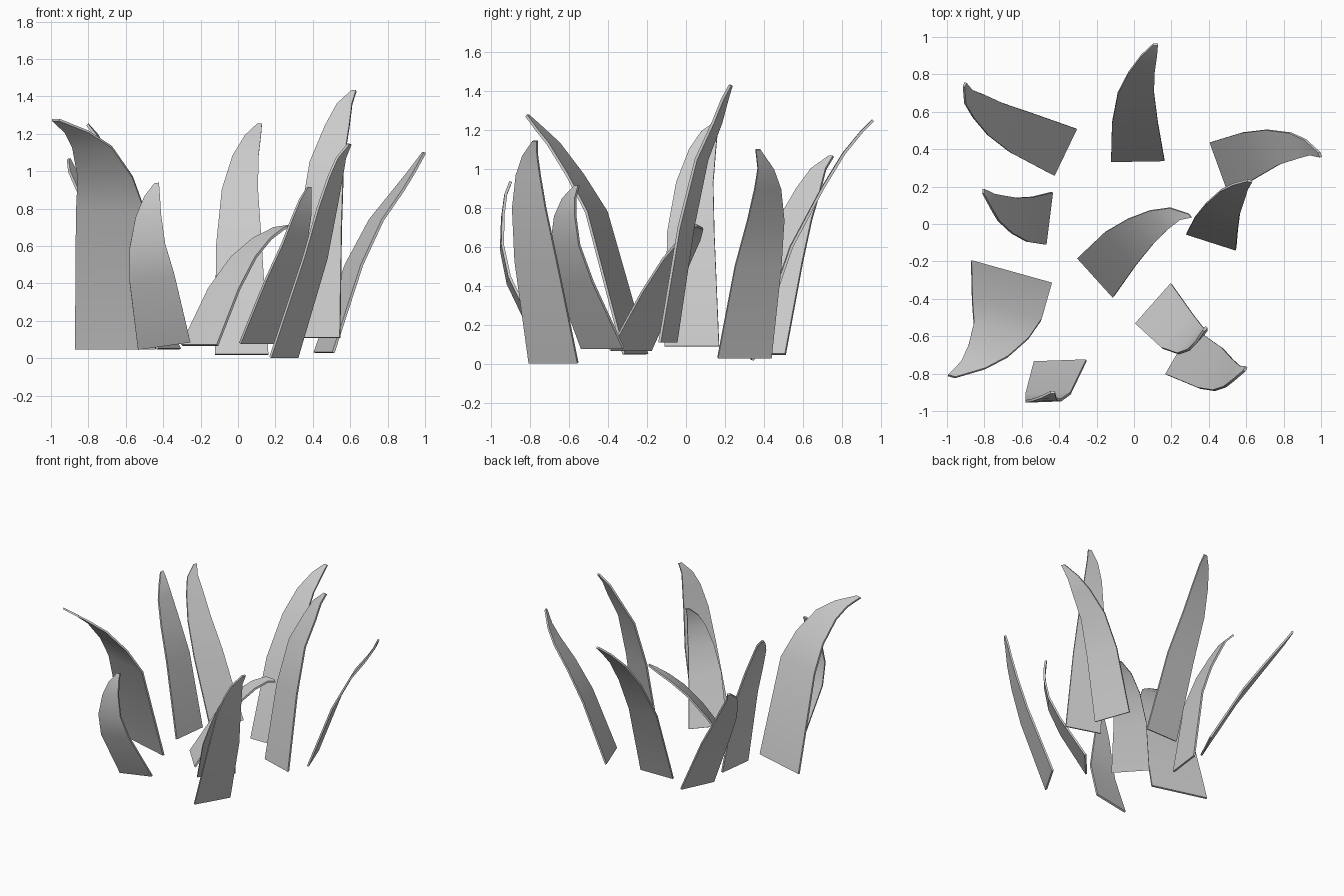
import bpy
from mathutils import Vector

# width of the blade at each station from root to tip, relative to the root
TAPER = (1, 0.86, 0.68, 0.49, 0.3, 0.09)


def blade(number, across, spine):
    """Sickle-shaped leaf: a strip swept along a spine, 'across' is the root edge."""
    across = Vector(across)
    verts, faces = [], []
    for point, width in zip(spine, TAPER):
        half = across * width / 2
        verts += [Vector(point) - half, Vector(point) + half]
    for i in range(len(spine) - 1):
        a = 2 * i
        faces.append((a, a + 1, a + 3, a + 2))
    mesh = bpy.data.meshes.new("grass_blade")
    mesh.from_pydata(verts, [], faces)
    obj = bpy.data.objects.new(f"grass_blade_{number}", mesh)
    bpy.context.collection.objects.link(obj)
    solid = obj.modifiers.new("thickness", 'SOLIDIFY')
    solid.thickness = 0.014
    solid.offset = 0
    bpy.ops.object.select_all(action='DESELECT')
    obj.select_set(True)
    bpy.context.view_layer.objects.active = obj
    bpy.ops.object.modifier_apply(modifier=solid.name)
    bpy.ops.object.shade_smooth_by_angle()


# back row
blade(1, (0.12, 0.25, 0), [(-0.37, 0.385, 0.05), (-0.61, 0.49, 0.52), (-0.74, 0.56, 0.74),
                           (-0.83, 0.63, 0.9), (-0.885, 0.68, 1.0), (-0.905, 0.745, 1.065)])
blade(2, (0.285, 0.005, 0), [(0.02, 0.34, 0.02), (0.005, 0.54, 0.6), (0.01, 0.7, 0.9),
                             (0.04, 0.81, 1.08), (0.08, 0.9, 1.19), (0.115, 0.96, 1.25)])
blade(3, (0.1, -0.275, 0), [(0.46, 0.3, 0.03), (0.62, 0.37, 0.5), (0.74, 0.41, 0.74),
                            (0.86, 0.42, 0.9), (0.93, 0.41, 1.0), (0.995, 0.37, 1.1)])
# middle
blade(4, (0.265, -0.085, 0), [(0.413, -0.093, 0.11), (0.44, 0.0, 0.7), (0.475, 0.08, 1.05),
                              (0.53, 0.16, 1.24), (0.57, 0.2, 1.36), (0.62, 0.23, 1.43)])
blade(5, (0.19, -0.21, 0), [(-0.205, -0.285, 0.07), (-0.075, -0.135, 0.37), (0.03, -0.045, 0.54),
                            (0.13, 0.02, 0.64), (0.22, 0.055, 0.695), (0.3, 0.045, 0.71)])
blade(6, (0.035, 0.28, 0), [(-0.457, 0.03, 0.09), (-0.555, 0.025, 0.68), (-0.64, 0.045, 0.93),
                            (-0.715, 0.085, 1.1), (-0.755, 0.12, 1.19), (-0.805, 0.175, 1.25)])
# front row
blade(7, (0.43, -0.12, 0), [(-0.655, -0.26, 0.05), (-0.68, -0.46, 0.78), (-0.71, -0.57, 0.97),
                            (-0.78, -0.68, 1.13), (-0.86, -0.755, 1.21), (-0.975, -0.815, 1.275)])
blade(8, (0.28, 0.01, 0.04), [(-0.395, -0.735, 0.068), (-0.46, -0.91, 0.43), (-0.485, -0.945, 0.6),
                              (-0.48, -0.94, 0.76), (-0.46, -0.925, 0.87), (-0.435, -0.9, 0.935)])
blade(9, (0.145, 0.25, 0), [(0.245, -0.68, 0.005), (0.41, -0.77, 0.53), (0.475, -0.805, 0.8),
                            (0.52, -0.81, 0.97), (0.55, -0.8, 1.07), (0.595, -0.775, 1.145)])
blade(10, (0.19, 0.215, 0), [(0.105, -0.428, 0.08), (0.23, -0.57, 0.42), (0.3, -0.62, 0.61),
                             (0.34, -0.62, 0.76), (0.36, -0.6, 0.85), (0.38, -0.56, 0.915)])
